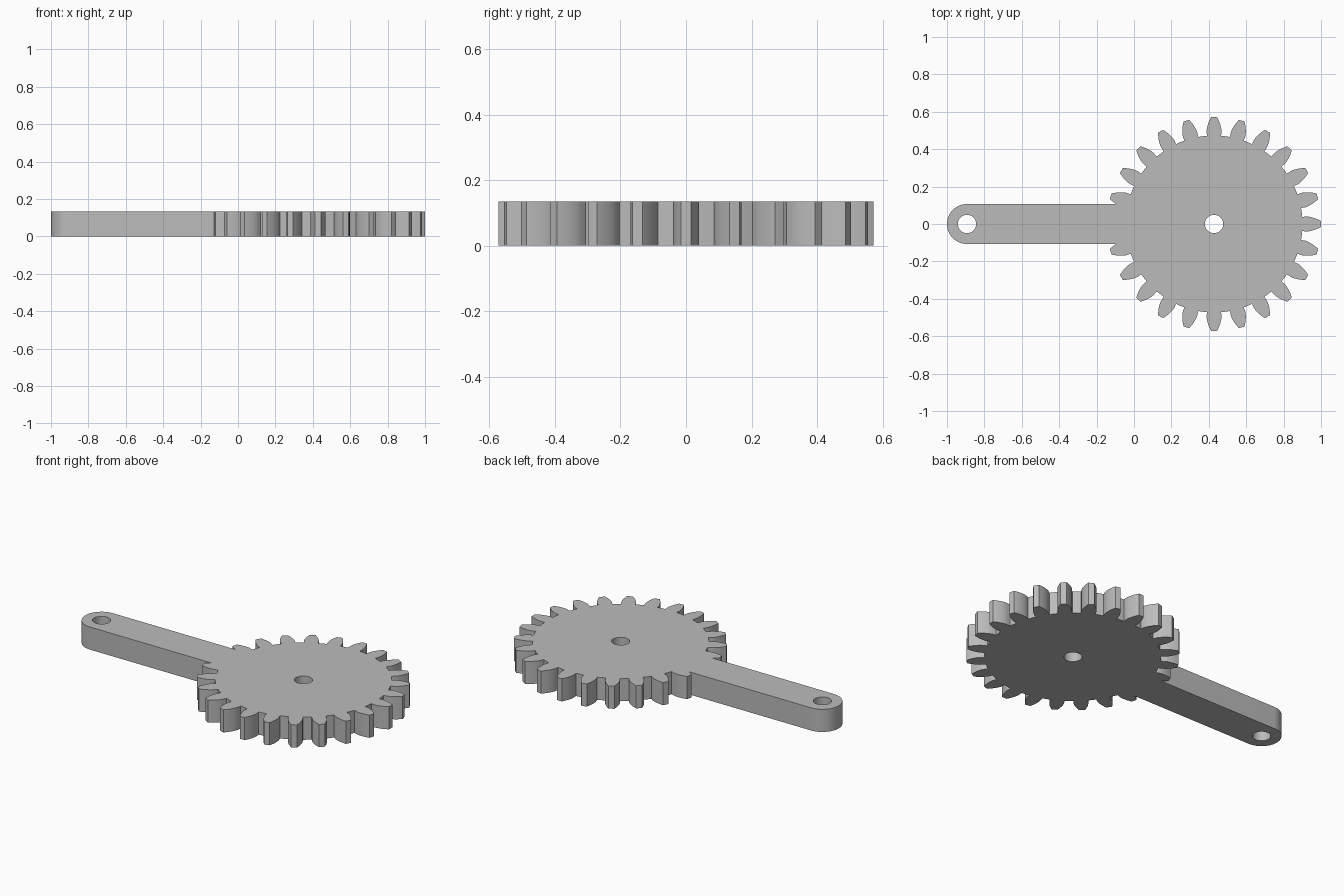
import bpy, bmesh, math

if "Cube" in bpy.data.objects:
    bpy.data.objects.remove(bpy.data.objects["Cube"])

TEETH, MODULE = 24, 0.044
CX, THICK = 0.428, 0.134
ARM_R, HOLE_R = 0.107, 0.049
ARM_X = -1 + ARM_R
PITCH_R = MODULE * TEETH / 2
TIP_R, ROOT_R = PITCH_R + MODULE, PITCH_R - 1.25 * MODULE
BASE_R = PITCH_R * math.cos(math.radians(20))


def inv(r):
    """Involute angle at radius r."""
    a = math.acos(min(1, BASE_R / r))
    return math.tan(a) - a


def half_angle(r):
    return math.pi / 2 / TEETH + inv(PITCH_R) - inv(max(r, BASE_R))


def polar(r, a):
    return CX + r * math.cos(a), r * math.sin(a)


def circle(cx, r, n=48):
    return [(cx + r * math.cos(2 * math.pi * i / n),
             r * math.sin(2 * math.pi * i / n)) for i in range(n)]


# Gear outline: every tooth except the one hidden by the arm
radii = [ROOT_R] + [BASE_R + (TIP_R - BASE_R) * i / 7 for i in range(8)]
outline = []
for k in range(-TEETH // 2 + 1, TEETH // 2):
    mid = 2 * math.pi * k / TEETH
    outline += [polar(r, mid - half_angle(r)) for r in radii]
    outline.append(polar(TIP_R, mid))
    outline += [polar(r, mid + half_angle(r)) for r in reversed(radii)]
    outline.append(polar(ROOT_R, mid + math.pi / TEETH))


# Trim both ends where the arm edge meets the neighbouring tooth flanks
def hidden(p):
    return p[0] < CX and abs(p[1]) < ARM_R


def trim_end(pts):
    while hidden(pts[-1]):
        last = pts.pop()
    a = pts[-1]
    edge = math.copysign(ARM_R, a[1])
    t = (edge - a[1]) / (last[1] - a[1])
    pts.append((a[0] + (last[0] - a[0]) * t, edge))


trim_end(outline)
outline.reverse()
trim_end(outline)
outline.reverse()

# Rounded arm end
outline += [(ARM_X + ARM_R * math.cos(a), ARM_R * math.sin(a))
            for a in (math.pi / 2 + math.pi * i / 32 for i in range(33))]

# Fill the profile with its two pin holes and extrude it
bm = bmesh.new()
edges = []
for loop in (outline, circle(CX, HOLE_R), circle(ARM_X, HOLE_R)):
    vs = [bm.verts.new((x, y, 0)) for x, y in loop]
    edges += [bm.edges.new((vs[i - 1], vs[i])) for i in range(len(vs))]
bmesh.ops.triangle_fill(bm, use_beauty=True, edges=edges, normal=(0, 0, 1))
ext = bmesh.ops.extrude_face_region(bm, geom=bm.faces[:], use_keep_orig=True)
top = [g for g in ext["geom"] if isinstance(g, bmesh.types.BMVert)]
bmesh.ops.translate(bm, verts=top, vec=(0, 0, THICK))
bmesh.ops.recalc_face_normals(bm, faces=bm.faces[:])

mesh = bpy.data.meshes.new("gear_arm")
bm.to_mesh(mesh)
bm.free()
obj = bpy.data.objects.new("gear_arm", mesh)
bpy.context.collection.objects.link(obj)

grey = bpy.data.materials.new("grey")
grey.diffuse_color = (0.5, 0.5, 0.5, 1)
grey.use_nodes = True
grey.node_tree.nodes["Principled BSDF"].inputs["Base Color"].default_value = grey.diffuse_color
mesh.materials.append(grey)

bpy.context.view_layer.objects.active = obj
obj.select_set(True)
bpy.ops.object.shade_smooth_by_angle(angle=math.radians(25))
